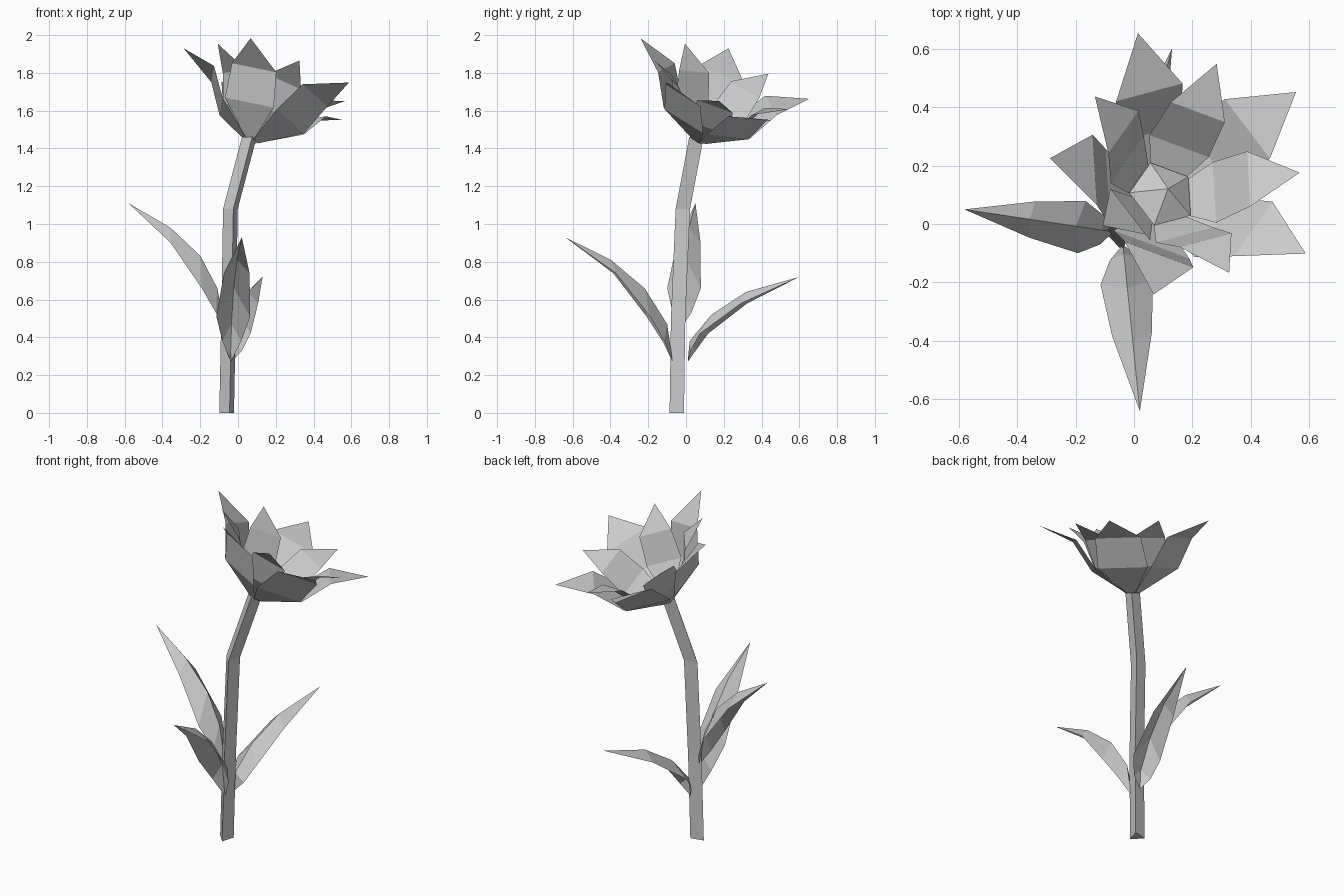
import bpy, bmesh
from math import sin, cos, radians, tau
from mathutils import Vector

if "Cube" in bpy.data.objects:
    bpy.data.objects.remove(bpy.data.objects["Cube"])


def build(name, verts, faces):
    mesh = bpy.data.meshes.new(name)
    mesh.from_pydata([tuple(v) for v in verts], [], faces)
    bm = bmesh.new()
    bm.from_mesh(mesh)
    bmesh.ops.recalc_face_normals(bm, faces=bm.faces)
    bm.to_mesh(mesh)
    bm.free()
    ob = bpy.data.objects.new(name, mesh)
    bpy.context.collection.objects.link(ob)
    return ob


# Three-sided bending stem
path = [(-.055, -.042, 0), (-.045, -.035, .5), (-.035, -.01, 1.08), (.065, .062, 1.46)]
verts, faces = [], []
for x, y, z in path:
    for k in range(3):
        a = radians(43 + 120 * k)
        verts.append((x + .046 * cos(a), y + .046 * sin(a), z))
for i in range(len(path) - 1):
    for k in range(3):
        a, b = 3 * i + k, 3 * i + (k + 1) % 3
        faces.append((a, b, b + 3, a + 3))
faces += [(2, 1, 0), (9, 10, 11)]
build("stem", verts, faces)


# Ridged leaves: rib is (reach, height), edges are (reach, height, half width)
def leaf(name, origin, tip, rib, edges):
    o = Vector((*origin, 0))
    d = (Vector((*tip, 0)) - o).normalized()
    s = Vector((-d.y, d.x, 0))
    up = Vector((0, 0, 1))
    verts = [o + d * r + up * z for r, z in rib]
    n = len(rib)
    faces = []
    for side in (1, -1):
        e = len(verts)
        verts += [o + d * r + up * z + s * side * w for r, z, w in edges]
        faces.append((0, 1, e))
        for i in range(len(edges) - 1):
            faces.append((i + 1, i + 2, e + i + 1, e + i))
        faces.append((n - 2, n - 1, e + len(edges) - 1))
    build(name, verts, faces)


leaf("left_leaf", (-.05, -.03), (-.58, .05),
     [(.02, .45), (.06, .66), (.15, .83), (.31, .98), (.536, 1.11)],
     [(.06, .53, .05), (.13, .66, .09), (.3, .9, .063)])
leaf("front_leaf", (-.04, -.05), (.02, -.64),
     [(.02, .27), (.05, .47), (.17, .66), (.35, .81), (.593, .93)],
     [(.07, .38, .05), (.15, .51, .09), (.33, .74, .068)])
leaf("back_leaf", (-.04, -.01), (.13, .6),
     [(.02, .27), (.03, .38), (.15, .52), (.34, .64), (.633, .72)],
     [(.05, .33, .05), (.11, .42, .08), (.33, .58, .06)])

# Tilted frame of the flower head
base = Vector((.07, .07, 1.44))
W = Vector((.31, .338, .889)).normalized()
U = Vector((-.116, -.434, .22))
U = (U - W * U.dot(W)).normalized()
V = W.cross(U)


# Ring of five petals: rows are (radius, height, half width), then a pointed tip
def petals(name, turn, rows, tip):
    verts, faces = [], []
    for k in range(5):
        a = radians(turn) + k * tau / 5
        d = U * cos(a) + V * sin(a)
        t = W.cross(d)
        n = len(verts)
        for r, h, w in rows:
            verts += [base + d * r + W * h - t * w, base + d * r + W * h + t * w]
        verts.append(base + d * tip[0] + W * tip[1])
        for i in range(len(rows) - 1):
            j = n + 2 * i
            faces.append((j, j + 1, j + 3, j + 2))
        j = n + 2 * len(rows)
        faces.append((j - 2, j - 1, j))
    build(name, verts, faces)


petals("outer_petals", 0, [(.03, 0, .025), (.21, .13, .14), (.31, .29, .128)], (.5, .377))
petals("inner_petals", 36, [(.03, .015, .025), (.17, .14, .11), (.245, .29, .1)], (.4, .377))

# Five-sided flower centre
verts = [base + W * .02, base + W * .15]
for k in range(5):
    a = k * tau / 5
    verts.append(base + W * .09 + (U * cos(a) + V * sin(a)) * .12)
faces = []
for k in range(5):
    a, b = 2 + k, 2 + (k + 1) % 5
    faces += [(a, b, 1), (b, a, 0)]
build("flower_centre", verts, faces)
